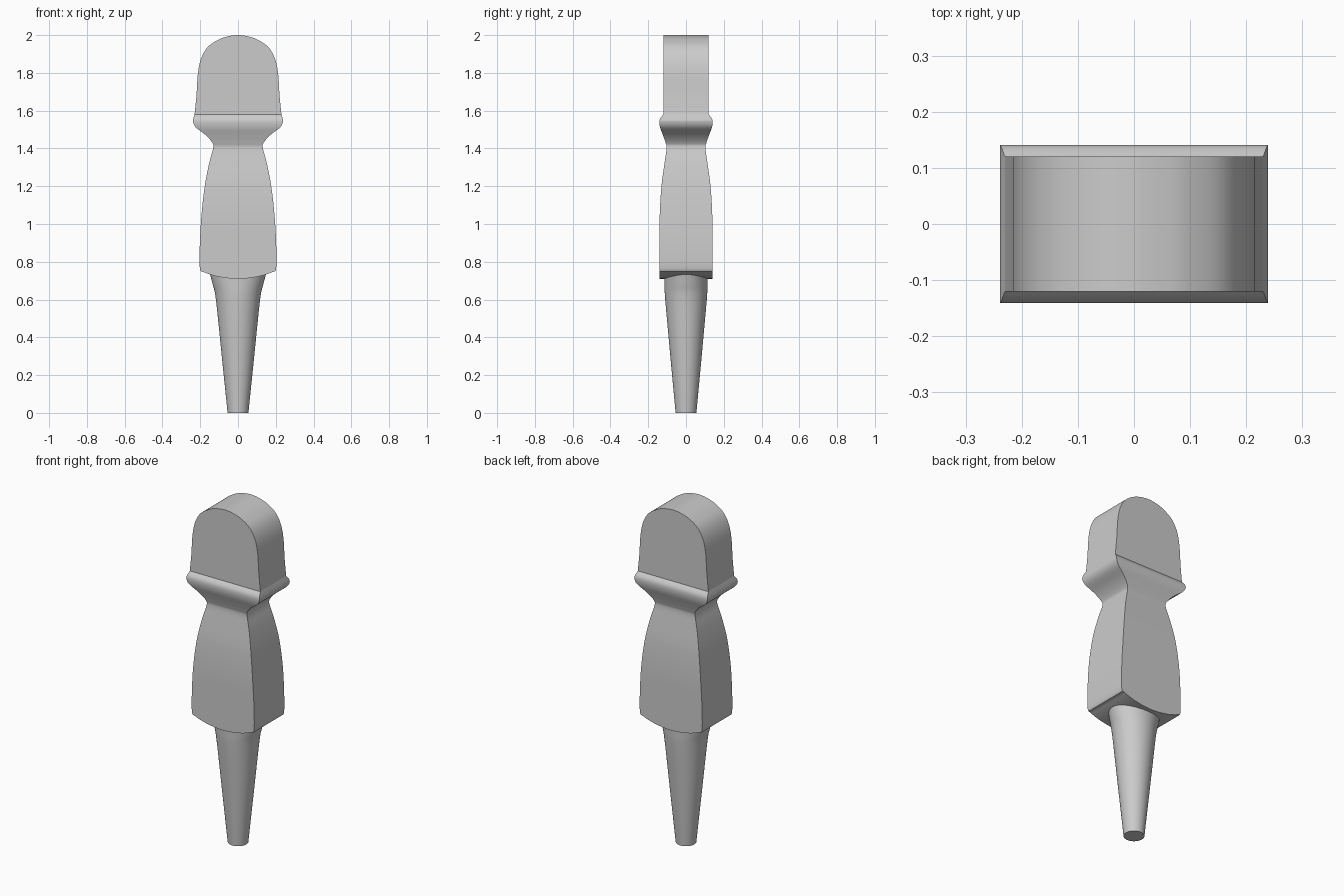
import bpy, bmesh, math
from mathutils import Vector

if "Cube" in bpy.data.objects:
    bpy.data.objects.remove(bpy.data.objects["Cube"], do_unlink=True)

grey = bpy.data.materials.new("plain_grey")
grey.use_nodes = True
grey.diffuse_color = (0.6, 0.6, 0.6, 1)
grey.node_tree.nodes["Principled BSDF"].inputs["Base Color"].default_value = (0.6, 0.6, 0.6, 1)


def smooth_path(points, steps):
    """Catmull-Rom curve through the points."""
    p = [Vector(q) for q in points]
    p = [p[0]] + p + [p[-1]]
    out = []
    for a, b, c, d in zip(p, p[1:], p[2:], p[3:]):
        for i in range(steps):
            t = i / steps
            out.append(0.5 * (2 * b + (c - a) * t + (2 * a - 5 * b + 4 * c - d) * t * t
                              + (3 * b - a - 3 * c + d) * t ** 3))
    return out + [p[-1]]


def loft(name, rows, section):
    """Skin stacked sections, capping both ends."""
    bm = bmesh.new()
    rings = [[bm.verts.new(v) for v in section(*r)] for r in rows]
    n = len(rings[0])
    for lo, hi in zip(rings, rings[1:]):
        for i in range(n):
            j = (i + 1) % n
            bm.faces.new((lo[i], lo[j], hi[j], hi[i]))
    bm.faces.new(rings[0][::-1])
    bm.faces.new(rings[-1])
    bmesh.ops.remove_doubles(bm, verts=bm.verts, dist=0.0002)
    bmesh.ops.recalc_face_normals(bm, faces=bm.faces)
    mesh = bpy.data.meshes.new(name)
    bm.to_mesh(mesh)
    bm.free()
    mesh.materials.append(grey)
    obj = bpy.data.objects.new(name, mesh)
    bpy.context.collection.objects.link(obj)
    bpy.ops.object.select_all(action="DESELECT")
    obj.select_set(True)
    bpy.context.view_layer.objects.active = obj
    bpy.ops.object.shade_smooth_by_angle(angle=math.radians(35))
    return obj


def rectangle(z, w, d):
    return [(-w, -d, z), (w, -d, z), (w, d, z), (-w, d, z)]


def ellipse(z, w, d, sides=48):
    return [(w * math.cos(math.tau * i / sides), d * math.sin(math.tau * i / sides), z)
            for i in range(sides)]


# Flared grip up to the neck and the flared collar: height, half width, half depth
grip = [(0.71, 0.01, 0.14), (0.714, 0.06, 0.14), (0.726, 0.125, 0.14),
        (0.745, 0.18, 0.14), (0.765, 0.202, 0.14), (0.9, 0.202, 0.14),
        (1.05, 0.193, 0.139), (1.2, 0.176, 0.13), (1.32, 0.153, 0.114),
        (1.4, 0.132, 0.103), (1.43, 0.136, 0.108), (1.47, 0.17, 0.122),
        (1.51, 0.222, 0.137), (1.54, 0.238, 0.141), (1.56, 0.236, 0.136),
        (1.58, 0.23, 0.12)]
# Rounded head of constant depth
head = [(1.58, 0.23, 0.12), (1.68, 0.22, 0.12), (1.8, 0.212, 0.12), (1.88, 0.194, 0.12),
        (1.94, 0.157, 0.12), (1.98, 0.095, 0.12), (1.995, 0.045, 0.12), (2.0, 0.01, 0.12)]
loft("handle_body", smooth_path(grip, 5) + smooth_path(head, 6)[1:], rectangle)

# Tapered round tang that widens into the grip
tang = [(0, 0.055, 0.055), (0.3, 0.086, 0.083), (0.6, 0.117, 0.11),
        (0.68, 0.134, 0.114), (0.74, 0.15, 0.115)]
loft("tang", smooth_path(tang, 4), ellipse)
